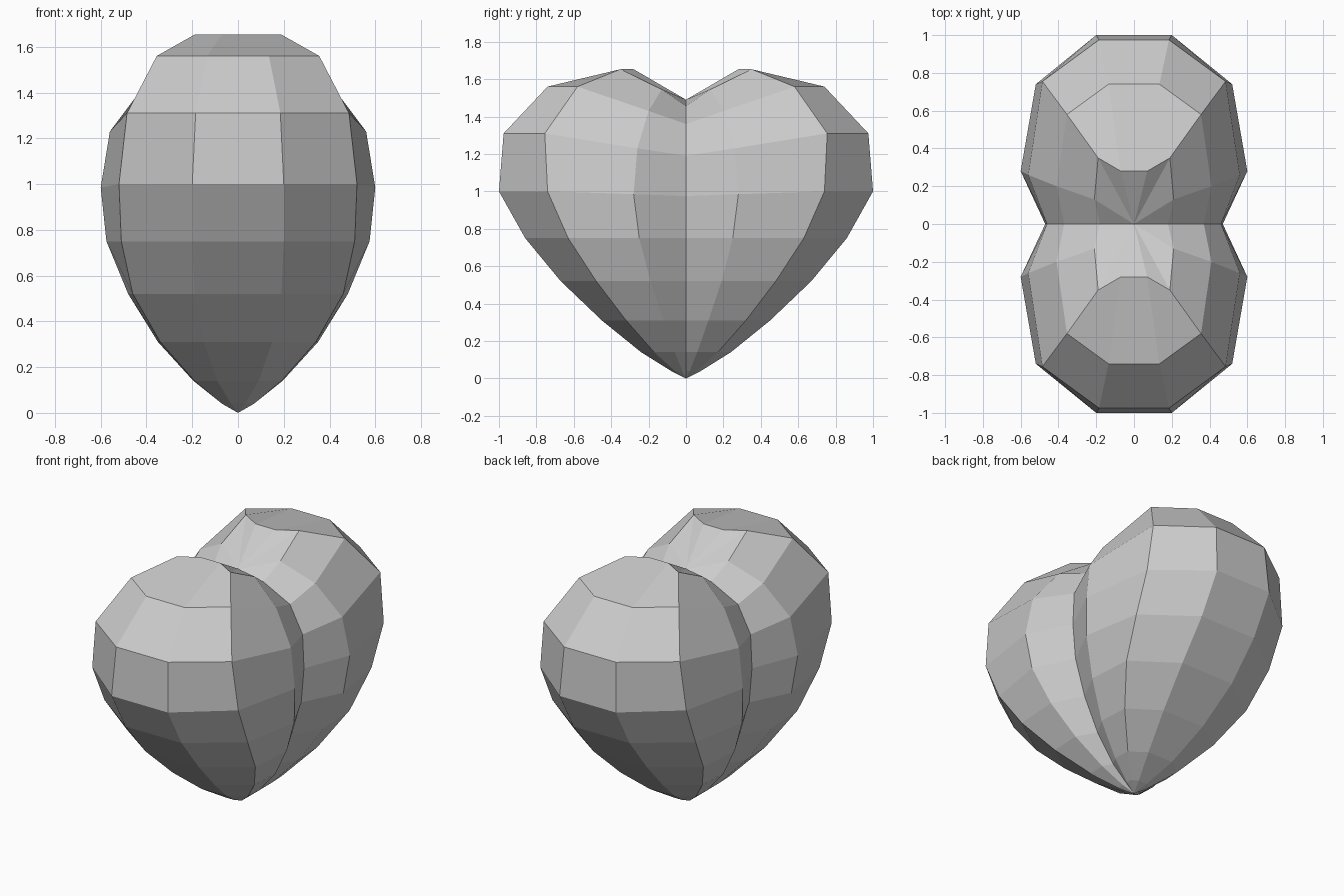
import bpy, bmesh

if "Cube" in bpy.data.objects:
    bpy.data.objects.remove(bpy.data.objects["Cube"])

# Quarter of the heart: each ring runs from the outer tip (x=0) to the centre groove (y=0)
# ring = (ridge x, ridge y, ridge z), (shoulder x, y), (flank x, y, z), (groove x, z)
RINGS = [
    ((.03, .08, .04), (.07, .06), (.07, .02, .04), (.05, .04)),
    ((.09, .24, .14), (.19, .17), (.195, .06, .14), (.16, .14)),
    ((.15, .45, .31), (.34, .32), (.35, .12, .31), (.28, .31)),
    ((.19, .67, .52), (.46, .48), (.48, .19, .52), (.38, .52)),
    ((.20, .86, .75), (.51, .63), (.575, .25, .75), (.45, .75)),
    ((.20, 1.0, 1.0), (.52, .74), (.60, .28, .985), (.47, .975)),
    ((.185, .975, 1.31), (.485, .755), (.56, .26, 1.23), (.46, 1.19)),
    ((.135, .74, 1.56), (.355, .58), (.41, .20, 1.43), (.37, 1.36)),
    ((.07, .28, 1.653), (.19, .35), (.21, .13, 1.545), (.18, 1.455)),
]

bm = bmesh.new()
loops = []
for (ax, ay, az), (bx, by), c, (dx, dz) in RINGS:
    pts = [(0, ay, az), (ax, ay, az), (bx, by, az), c, (dx, 0, dz)]
    loops.append([bm.verts.new(p) for p in pts])

# walls between rings
for low, high in zip(loops, loops[1:]):
    for i in range(4):
        bm.faces.new((low[i], high[i], high[i + 1], low[i + 1]))

# point at the bottom and dimple at the top
tip = bm.verts.new((0, 0, 0))
dimple = bm.verts.new((0, 0, 1.49))
for i in range(4):
    bm.faces.new((tip, loops[0][i], loops[0][i + 1]))
    bm.faces.new((loops[-1][i], dimple, loops[-1][i + 1]))

# mirror into both lobes
for axis in (0, 1):
    bmesh.ops.mirror(bm, geom=bm.verts[:] + bm.edges[:] + bm.faces[:],
                     axis='XY'[axis], merge_dist=0.0005)
    bmesh.ops.remove_doubles(bm, verts=bm.verts[:], dist=0.0005)
bmesh.ops.recalc_face_normals(bm, faces=bm.faces[:])

mesh = bpy.data.meshes.new("heart")
bm.to_mesh(mesh)
bm.free()
heart = bpy.data.objects.new("heart", mesh)
bpy.context.collection.objects.link(heart)
